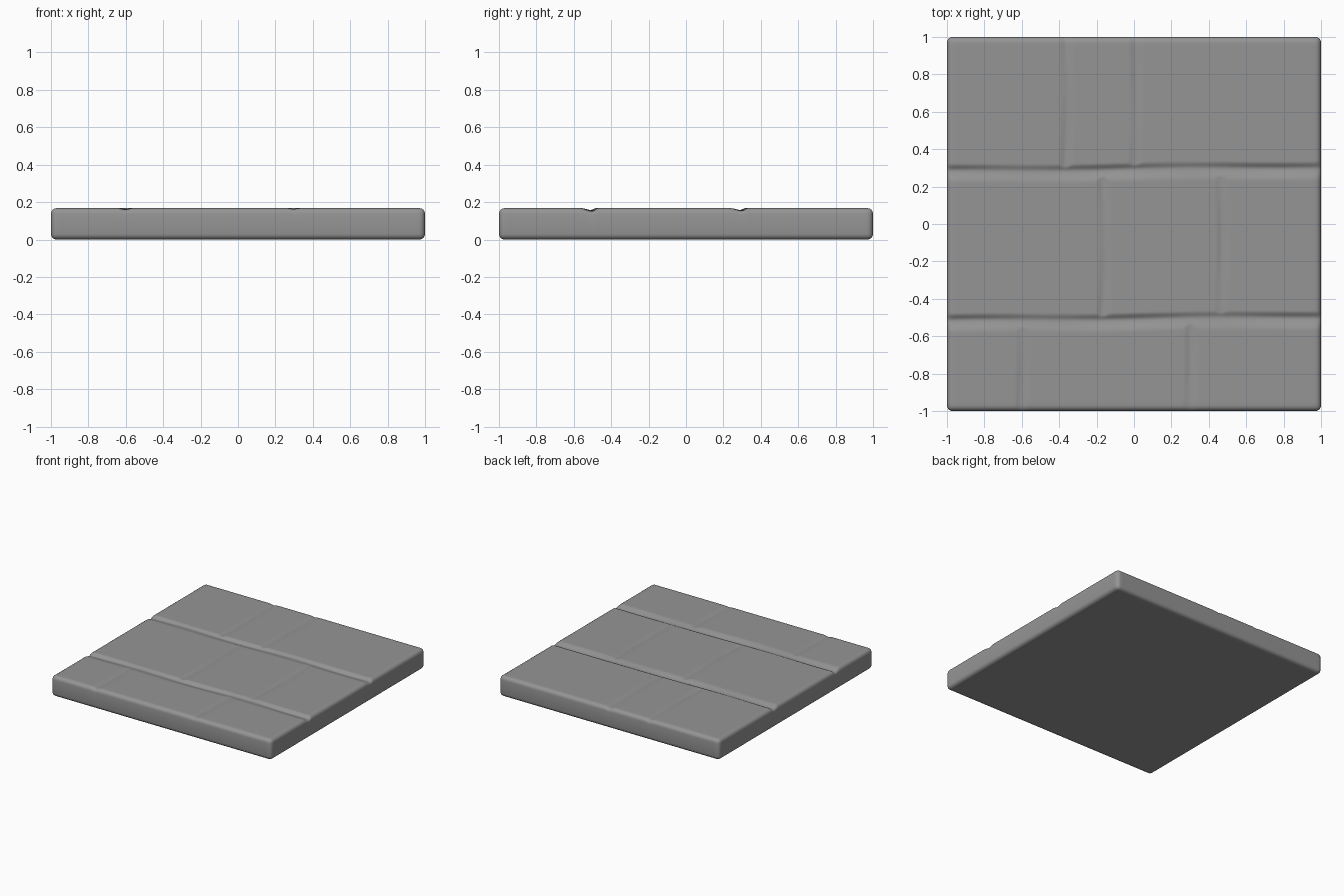
import bpy, bmesh, math
from mathutils import Vector

if "Cube" in bpy.data.objects:
    bpy.data.objects.remove(bpy.data.objects["Cube"])

H, R = 0.168, 0.03

# Courses: (y_low, y_high, joint x positions)
COURSES = [(-1.1, -0.5, (-0.61, 0.29)),
           (-0.5, 0.3, (-0.17, 0.46)),
           (0.3, 1.1, (-0.37, 0.0))]
BEDS = (-0.5, 0.3)


def notch(d, depth, soft, steep):
    """Asymmetric rounded V: gentle below the line, steep above it."""
    w = soft if d < 0 else steep
    t = max(0.0, 1 - abs(d) / w)
    return depth * t * t * (3 - 2 * t)


def groove_depth(x, y):
    drop = 0.0
    for b in BEDS:
        line = b - 0.008 + 0.010 * x + 0.004 * math.sin(5 * x + b)
        depth = 0.014 + 0.003 * math.sin(7 * x + 9 * b)
        drop = max(drop, notch(y - line, depth, 0.065, 0.035))
    for lo, hi, joints in COURSES:
        if lo <= y < hi:
            for j in joints:
                line = j + 0.012 * math.sin(4 * (y - lo))
                depth = 0.006 + 0.002 * math.sin(9 * y + 5 * j)
                drop = max(drop, notch(line - x, depth, 0.045, 0.035))
    return drop


# Slab body with rounded edges
bm = bmesh.new()
bmesh.ops.create_cube(bm, size=1)
for v in bm.verts:
    v.co = Vector((v.co.x * 2, v.co.y * 2, (v.co.z + 0.5) * H))
bmesh.ops.bevel(bm, geom=bm.edges[:], offset=R, segments=4, profile=0.5, affect='EDGES')


def cut(axis, pos):
    n = Vector((0, 0, 0))
    n[axis] = 1
    bmesh.ops.bisect_plane(bm, geom=bm.verts[:] + bm.edges[:] + bm.faces[:],
                           plane_co=n * pos, plane_no=n, dist=1e-5)


# Cut lines, denser across the grooves
xs = {round(-0.95 + 0.05 * i, 3) for i in range(39)}
ys = set(xs)
for _, _, joints in COURSES:
    xs |= {round(j + 0.01 * i, 3) for j in joints for i in range(-5, 7)}
ys |= {round(b + 0.008 * i, 3) for b in BEDS for i in range(-10, 8)}
for x in sorted(xs):
    cut(0, x)
for y in sorted(ys):
    cut(1, y)

# Press mortar grooves into the top
for v in bm.verts:
    k = min(1, max(0, (v.co.z - 0.13) / (H - 0.13)))
    if k > 0:
        v.co.z -= k * groove_depth(v.co.x, v.co.y)

me = bpy.data.meshes.new("stone_floor_slab")
bm.to_mesh(me)
bm.free()
slab = bpy.data.objects.new("stone_floor_slab", me)
bpy.context.collection.objects.link(slab)

# Dark grey stone
stone = bpy.data.materials.new("dark_stone")
stone.diffuse_color = (0.3, 0.3, 0.3, 1)
stone.use_nodes = True
stone.node_tree.nodes["Principled BSDF"].inputs["Base Color"].default_value = stone.diffuse_color
me.materials.append(stone)

bpy.context.view_layer.objects.active = slab
slab.select_set(True)
bpy.ops.object.shade_smooth_by_angle(angle=math.radians(50))
